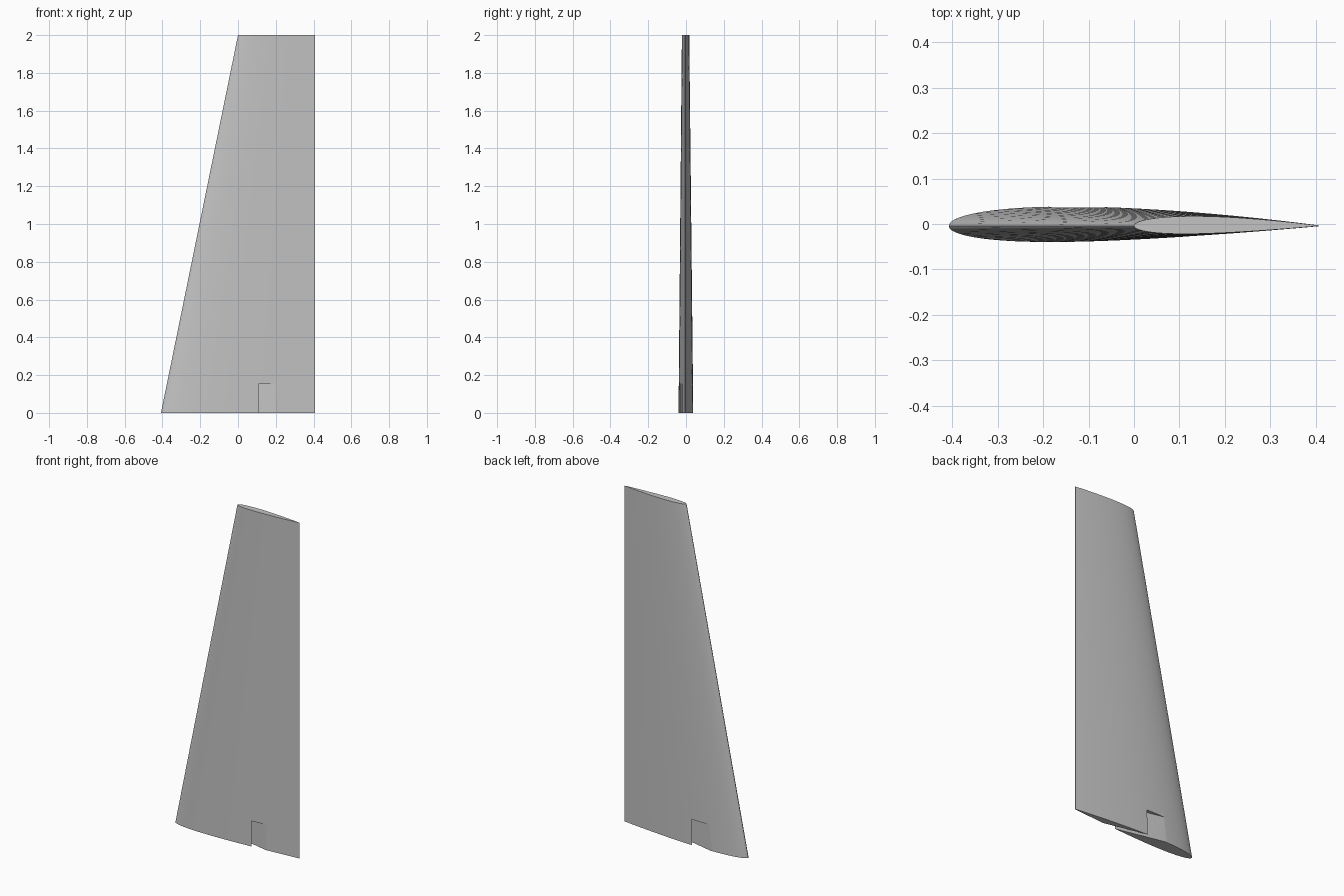
import bpy
import bmesh
import math

cube = bpy.data.objects.get("Cube")
if cube:
    bpy.data.objects.remove(cube)

HALF_CHORD = 0.408     # trailing edge is vertical at +HALF_CHORD
TIP_CHORD = 0.408
HEIGHT = 2.0
THICKNESS = 0.0956
CAMBER = 0.005
CHORD_Y = -0.004
STEPS = 36
RINGS = 10


def make_material(name, value):
    mat = bpy.data.materials.new(name)
    mat.use_nodes = True
    color = (value, value, value, 1)
    mat.diffuse_color = color
    bsdf = mat.node_tree.nodes["Principled BSDF"]
    bsdf.inputs["Base Color"].default_value = color
    bsdf.inputs["Roughness"].default_value = 0.6
    return mat


def half_thickness(u):
    return 5 * THICKNESS * (0.2969 * math.sqrt(u) - 0.126 * u - 0.3516 * u**2
                            + 0.2843 * u**3 - 0.1015 * u**4)


def section():
    """Unit-chord airfoil loop: upper side back to nose, then lower side."""
    us = [(1 - math.cos(math.pi * i / STEPS)) / 2 for i in range(STEPS + 1)]
    mean = lambda u: 4 * CAMBER * u * (1 - u)
    upper = [(u, mean(u) + half_thickness(u)) for u in reversed(us)]
    lower = [(u, mean(u) - half_thickness(u)) for u in us[1:]]
    return upper + lower


def loft(name, rings):
    """Closed solid through rings of equal point count, capped at both ends."""
    bm = bmesh.new()
    loops = [[bm.verts.new(p) for p in ring] for ring in rings]
    n = len(loops[0])
    for a, b in zip(loops, loops[1:]):
        for i in range(n):
            j = (i + 1) % n
            bm.faces.new((a[i], a[j], b[j], b[i]))
    bm.faces.new(loops[0])
    bm.faces.new(loops[-1])
    bmesh.ops.recalc_face_normals(bm, faces=bm.faces)
    mesh = bpy.data.meshes.new(name)
    bm.to_mesh(mesh)
    bm.free()
    obj = bpy.data.objects.new(name, mesh)
    bpy.context.collection.objects.link(obj)
    return obj


# Tapered blade with swept leading edge
rings = []
for k in range(RINGS + 1):
    t = k / RINGS
    chord = 2 * HALF_CHORD * (1 - t) + TIP_CHORD * t
    rings.append([(HALF_CHORD - chord * (1 - u), CHORD_Y + chord * v, HEIGHT * t)
                  for u, v in section()])
blade = loft("wing_blade", rings)
blade.data.materials.append(make_material("light_grey", 0.55))

# Slanted slot through the root
SLOPE, REAR_WALL, FRONT_WALL, REACH = -0.222, 0.0225, -0.0035, 0.4
outline = [(-REACH, FRONT_WALL), (REACH, FRONT_WALL),
           (REACH, REAR_WALL), (-REACH, REAR_WALL)]
cutter = loft("slot_cutter", [[(x, off + SLOPE * x, z) for x, off in outline]
                              for z in (-0.1, 0.152)])
cutter.hide_render = True

cut = blade.modifiers.new("slot", "BOOLEAN")
cut.operation = "DIFFERENCE"
cut.solver = "EXACT"
cut.object = cutter

bpy.ops.object.select_all(action="DESELECT")
blade.select_set(True)
bpy.context.view_layer.objects.active = blade
bpy.ops.object.modifier_apply(modifier=cut.name)
bpy.data.objects.remove(cutter)
bpy.ops.object.shade_smooth_by_angle(angle=math.radians(30))
